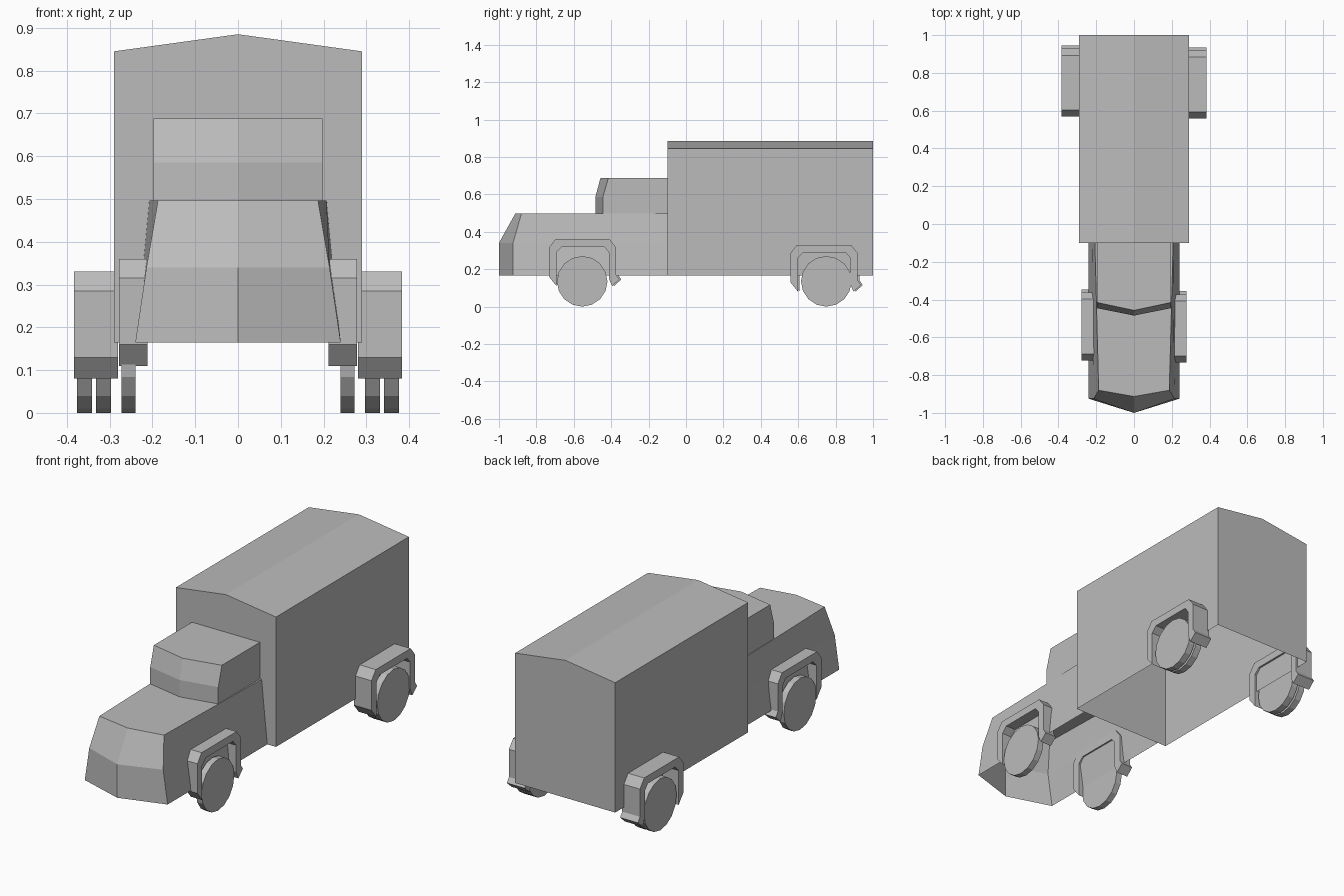
import bpy, bmesh, math

if "Cube" in bpy.data.objects:
    bpy.data.objects.remove(bpy.data.objects["Cube"])

grey = bpy.data.materials.new("plain_grey")
grey.diffuse_color = (0.5, 0.5, 0.5, 1)
grey.use_nodes = True
grey.node_tree.nodes["Principled BSDF"].inputs["Base Color"].default_value = grey.diffuse_color


def make(name, bm):
    bmesh.ops.recalc_face_normals(bm, faces=bm.faces[:])
    me = bpy.data.meshes.new(name)
    bm.to_mesh(me)
    bm.free()
    me.materials.append(grey)
    ob = bpy.data.objects.new(name, me)
    bpy.context.collection.objects.link(ob)
    return ob


def prism(name, profile, axis, a, b, closed_bottom=True):
    """Extrude a 2D profile along axis x (profile y,z) or y (profile x,z)."""
    bm = bmesh.new()

    def ring(t):
        return [bm.verts.new((t, u, v) if axis == 'x' else (u, t, v)) for u, v in profile]
    r0, r1 = ring(a), ring(b)
    n = len(profile)
    bm.faces.new(r0)
    bm.faces.new(r1)
    for i in range(n if closed_bottom else n - 1):
        bm.faces.new((r0[i], r0[(i + 1) % n], r1[(i + 1) % n], r1[i]))
    return make(name, bm)


def pointed_shell(name, levels, back):
    """Body with a V-shaped front, open underneath.
    levels, bottom to top: (front half width, back half width, centre y, corner y, z)"""
    bm = bmesh.new()
    rows = []
    for wf, wb, yc, ys, z in levels:
        pts = [(-wb, back), (-wf, ys), (0, yc), (wf, ys), (wb, back)]
        rows.append([bm.verts.new((x, y, z)) for x, y in pts])
    for lo, hi in zip(rows, rows[1:]):
        for i in range(5):
            j = (i + 1) % 5
            bm.faces.new((lo[i], lo[j], hi[j], hi[i]))
    bm.faces.new(rows[-1])
    return make(name, bm)


# Cargo box with a shallow gabled roof, open underneath
prism("cargo_box", [(-.29, .165), (-.29, .845), (0, .885), (.29, .845), (.29, .165)],
      'y', -.1, 1, closed_bottom=False)

# Hood and lower cab with pointed nose
pointed_shell("hood", [(.24, .24, -1, -.925, .165),
                       (.214, .222, -1, -.925, .34),
                       (.187, .207, -.913, -.88, .497)], -.1)

# Upper cab with raked windshield
pointed_shell("cab", [(.197, .197, -.485, -.445, .495),
                      (.197, .197, -.485, -.445, .585),
                      (.197, .197, -.457, -.415, .688)], -.1)


def fender(name, yc, top, x0, x1):
    # Arched strap over the wheel, legs cut at a slant
    outer = [(-.18, top - .20), (-.18, top - .045), (-.145, top),
             (.145, top), (.18, top - .045), (.18, top - .19), (.197, top - .215)]
    inner = [(.158, top - .25), (.14, top - .21), (.14, top - .07), (.115, top - .04),
             (-.11, top - .04), (-.14, top - .07), (-.14, top - .25)]
    prism(name, [(yc + y, z) for y, z in outer + inner], 'x', x0, x1)


def wheel(name, x, y, width, r=.135):
    n = 16
    prism(name, [(y + r * math.sin(2 * math.pi * i / n), r - r * math.cos(2 * math.pi * i / n))
                 for i in range(n)], 'x', x - width / 2, x + width / 2)


# Fenders and wheels on both sides; rear wheels are doubled
for side, s, dy in (("right", 1, 0), ("left", -1, .01)):
    fender("front_fender_" + side, -.553 + dy, .36, s * .212, s * .278)
    fender("rear_fender_" + side, .738 + dy, .33, s * .28, s * .383)
    wheel("front_wheel_" + side, s * .256, -.555, .033)
    wheel("rear_inner_wheel_" + side, s * .314, .75, .035)
    wheel("rear_outer_wheel_" + side, s * .359, .75, .035)
